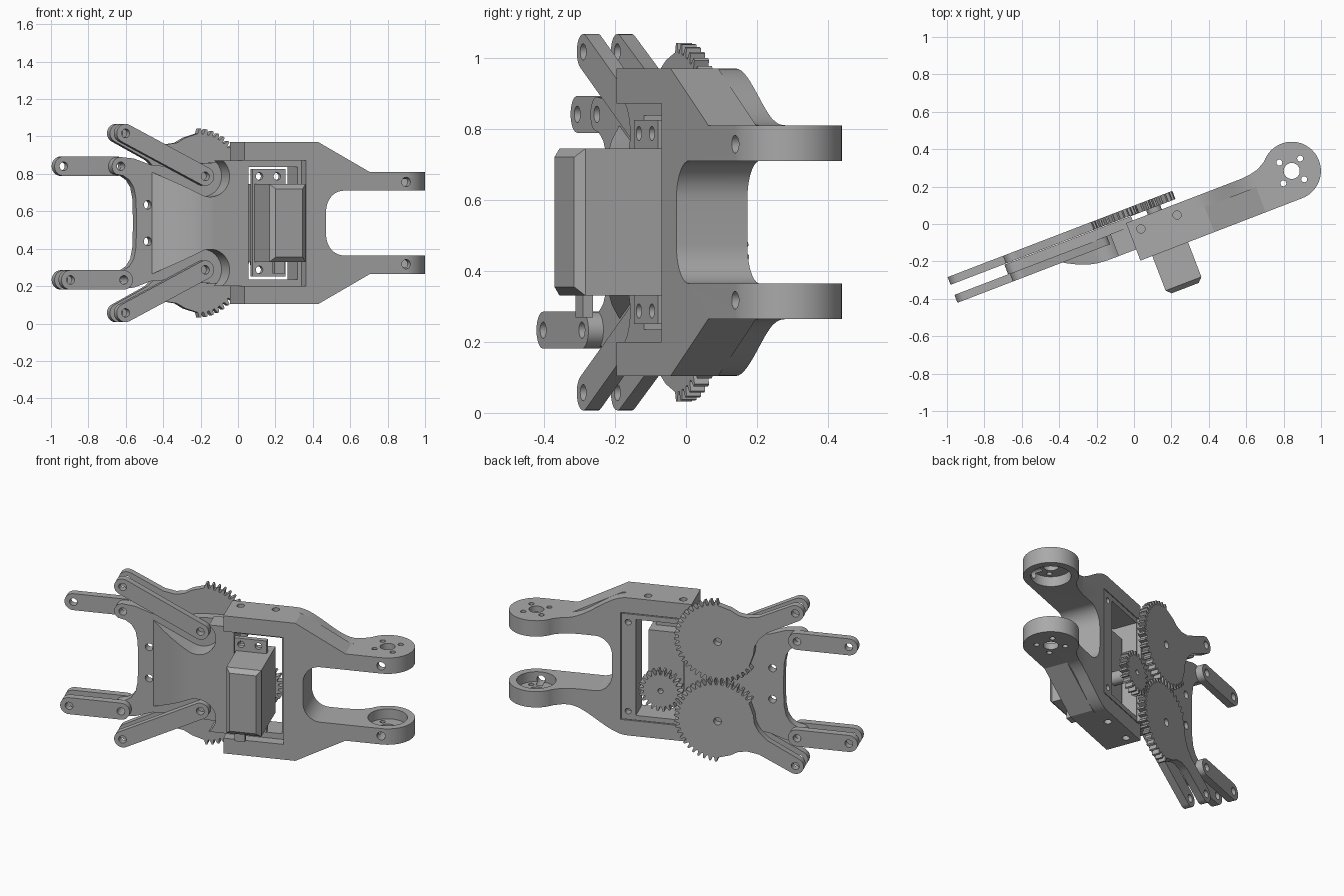
import bpy, bmesh
from math import sin, cos, pi, radians, atan2, hypot
from mathutils import Matrix

if "Cube" in bpy.data.objects:
    bpy.data.objects.remove(bpy.data.objects["Cube"])

grey = bpy.data.materials.new("plain grey")
grey.use_nodes = True
grey.diffuse_color = (0.4, 0.4, 0.4, 1)
grey.node_tree.nodes["Principled BSDF"].inputs["Base Color"].default_value = (0.4, 0.4, 0.4, 1)

MID = 0.537          # height of the mirror plane
TURN = radians(21)   # the whole arm is turned about z
HOLE = 0.023
parts = []


# Prism: outline in (x, z) pushed along y, or outline in (x, y) pushed along z
def prism(name, pts, lo, hi, axis="y", keep=True):
    bm = bmesh.new()
    put = (lambda p, t: (p[0], t, p[1])) if axis == "y" else (lambda p, t: (p[0], p[1], t))
    a = [bm.verts.new(put(p, lo)) for p in pts]
    b = [bm.verts.new(put(p, hi)) for p in pts]
    bm.faces.new(a)
    bm.faces.new(b[::-1])
    for i in range(len(pts)):
        j = (i + 1) % len(pts)
        bm.faces.new((a[i], b[i], b[j], a[j]))
    bmesh.ops.recalc_face_normals(bm, faces=bm.faces)
    me = bpy.data.meshes.new(name)
    bm.to_mesh(me)
    bm.free()
    me.materials.append(grey)
    ob = bpy.data.objects.new(name, me)
    bpy.context.collection.objects.link(ob)
    if keep:
        parts.append(ob)
    return ob


def arc(cx, cy, r, a0, a1, n=24):
    return [(cx + r * cos(radians(a0 + (a1 - a0) * i / n)),
             cy + r * sin(radians(a0 + (a1 - a0) * i / n))) for i in range(n + 1)]


def disc(cx, cy, r, n=28):
    return arc(cx, cy, r, 0, 360, n)[:-1]


def rect(x0, x1, y0, y1):
    return [(x0, y0), (x1, y0), (x1, y1), (x0, y1)]


# Rounded bar between two pivots
def bar(p, q, r):
    a = atan2(q[1] - p[1], q[0] - p[0]) * 180 / pi
    return arc(*p, r, a + 90, a + 270, 16) + arc(*q, r, a - 90, a + 90, 16)


def boolean(ob, pts, lo, hi, axis="y", op="DIFFERENCE"):
    tool = prism("cutter", pts, lo, hi, axis, False)
    tool.hide_render = True
    mod = ob.modifiers.new("cut", "BOOLEAN")
    mod.operation, mod.solver, mod.object = op, "EXACT", tool
    bpy.context.view_layer.objects.active = ob
    bpy.ops.object.modifier_apply(modifier=mod.name)
    bpy.data.objects.remove(tool)


def mirrored(half):
    return [(x, MID + h) for x, h in half] + [(x, MID - h) for x, h in reversed(half)]


# Forked body: front half has a straight shoulder, back half a flowing one
slot = [(0.53 - 0.1 * sin(t), 0.063 + 0.11 * cos(t)) for t in [i * pi / 20 for i in range(11)]]
flow = [(0.34 + 0.36 * t, 0.433 - 0.16 * (3 * t * t - 2 * t ** 3)) for t in [i / 16 for i in range(17)]]
shoulders = {"front": [(0.385, 0.433), (0.68, 0.273)], "back": flow}
side = ([(-0.038, -0.195)] + arc(0.889, -0.0375, 0.156, -90, 140, 40)
        + [(0.72, 0.035), (0.67, 0.024), (0.62, 0.02), (-0.038, 0.02)])
for name, shoulder in shoulders.items():
    lo, hi = (-0.25, -0.05) if name == "front" else (-0.05, 0.2)
    outline = mirrored([(-0.1, 0.433)] + shoulder + [(1.2, 0.273), (1.2, 0.173)] + slot)
    body = prism("fork_body_" + name, outline, lo, hi)
    boolean(body, side, -0.1, 1.2, "z", "INTERSECT")
    # Servo pocket, open at the inner end, and window through the back
    boolean(body, rect(-0.2, 0.315, 0.2, 0.872), -0.3, -0.13)
    boolean(body, rect(0.01, 0.29, 0.235, 0.838), -0.3, 0.1)
    # Bearing seats and screw circles in the lugs
    for s in (1, -1):
        boolean(body, disc(0.889, -0.0375, 0.113, 40), MID + s * 0.1, MID + s * 0.235, "z")
        boolean(body, disc(0.889, -0.0375, 0.043), MID + s * 0.2, MID + s * 0.3, "z")
        for k in range(4):
            a = radians(35 + 90 * k)
            boolean(body, disc(0.889 + 0.08 * cos(a), -0.0375 + 0.08 * sin(a), 0.016, 14),
                    MID + s * 0.2, MID + s * 0.3, "z")
        boolean(body, disc(0.889, MID + s * 0.22, 0.025), -0.25, -0.1)
        for x in (0.025, 0.232):
            boolean(body, disc(x, -0.038, 0.022, 20), MID + s * 0.36, MID + s * 0.5, "z")
        if name == "back":
            boolean(body, disc(0.335, MID + s * 0.28, 0.018), -0.03, 0.1)
    # Thin seam around the back mounting plate
    if name == "back":
        for x0, x1, z0, z1 in ((-0.02, 0.38, 0.2, 0.205), (-0.02, 0.38, 0.869, 0.874),
                               (0.375, 0.38, 0.2, 0.874)):
            boolean(body, rect(x0, x1, z0, z1), 0.005, 0.05)

# Palm plate with two horns
PIVOT, TIP = (-0.208, 0.25), (-0.665, 0.48)
horn = arc(-0.675, 0.303, 0.05, 235, 90, 12)
edge = [(-0.585, 0.03), (-0.588, 0.13), (-0.6, 0.19), (-0.625, 0.23), (-0.66, 0.253)]
palm = prism("palm_plate", mirrored(edge + horn + [(-0.6, 0.345), (-0.5, 0.31), (-0.35, 0.3),
                                                   (-0.2, 0.32), (0.0, 0.33)]), -0.01, 0.045)
for s in (1, -1):
    boolean(palm, disc(-0.52, MID + s * 0.098, HOLE), -0.1, 0.1)
    boolean(palm, disc(-0.675, MID + s * 0.304, HOLE), -0.1, 0.1)

# Curved palm cover, cleared around the levers
cover = prism("palm_cover", [(-0.5, -0.005), (-0.49, -0.015), (-0.45, -0.042), (-0.41, -0.068),
                             (-0.36, -0.094), (-0.31, -0.114), (-0.26, -0.126), (-0.2, -0.131),
                             (0.01, -0.131), (0.01, -0.005)], 0.2, 0.872, "z")
for s in (1, -1):
    path = [(x, MID + s * h) for x, h in (PIVOT, TIP)]
    boolean(cover, bar(*path, 0.11), -0.3, 0.1)


# Toothed outline over a range of angles
def teeth(cx, cy, root, tip, count, first, last, step):
    pts = []
    for k in range(first, last):
        for f, r in ((-0.36, root), (-0.14, tip), (0.14, tip), (0.36, root)):
            a = (k + f) * step
            pts.append((cx + r * cos(a), cy + r * sin(a)))
    return pts


# Gear levers behind, plain levers in front, short finger links
COUNT = 44
dx, dz = TIP[0] - PIVOT[0], TIP[1] - PIVOT[1]
length, lean = hypot(dx, dz), atan2(dz, dx)
for s, tag in ((1, "upper"), (-1, "lower")):
    step = 2 * pi / COUNT
    rim = teeth(0, 0, 0.228, 0.255, COUNT, 8, 37, step)
    blend = [(0.16, -0.15), (0.19, -0.105), (0.235, -0.073), (0.3, -0.053)]
    local = rim + blend + arc(length, 0, 0.05, -90, 90, 14) + [(x, -y) for x, y in reversed(blend)]
    c, n = cos(lean), sin(lean)
    shape = [(PIVOT[0] + x * c - y * n, MID + s * (PIVOT[1] + x * n + y * c)) for x, y in local]
    path = [(x, MID + s * h) for x, h in (PIVOT, TIP)]
    gear = prism(tag + "_gear_lever", shape, 0.048, 0.092)
    lever = prism(tag + "_front_lever", bar(*path, 0.05), -0.055, -0.01)
    for ob in (gear, lever):
        for p in path:
            boolean(ob, disc(*p, HOLE), -0.3, 0.3)
    ends = [(-0.675, MID + s * 0.304), (-0.98, MID + s * 0.304)]
    layers = [("back", 0.048, 0.092)] + ([("front", -0.055, -0.01)] if s < 0 else [])
    for place, lo, hi in layers:
        link = prism(f"{tag}_{place}_finger_link", bar(*ends, 0.052), lo, hi)
        for p in ends:
            boolean(link, disc(*p, HOLE), -0.3, 0.3)

# Drive pinion and shaft
pinion = prism("pinion", teeth(0.127, 0.44, 0.1, 0.128, 22, 0, 22, 2 * pi / 22), 0.045, 0.092)
boolean(pinion, disc(0.127, 0.44, 0.016), -0.1, 0.2)
prism("servo_shaft", disc(0.127, 0.44, 0.04), -0.07, 0.05)

# Servo: case with chamfered outer end, ears and cable exit
case = prism("servo_case", rect(0.03, 0.235, 0.33, 0.745), -0.418, -0.06)
bm = bmesh.new()
bm.from_mesh(case.data)
outer = [e for e in bm.edges if all(v.co.y < -0.41 for v in e.verts)]
bmesh.ops.bevel(bm, geom=outer, offset=0.025, segments=1, affect="EDGES")
bm.to_mesh(case.data)
bm.free()
ears = prism("servo_ears", rect(0.02, 0.21, 0.25, 0.825), -0.165, -0.135)
for s in (1, -1):
    for x in (0.059, 0.161):
        boolean(ears, disc(x, MID + s * 0.25, 0.02), -0.3, 0.1)
prism("cable_exit", rect(0.07, 0.13, 0.268, 0.335), -0.36, -0.33)

# Turn everything and keep crisp edges with smooth curves
for ob in parts:
    ob.data.transform(Matrix.Rotation(TURN, 4, "Z"))
    bpy.ops.object.select_all(action="DESELECT")
    ob.select_set(True)
    bpy.context.view_layer.objects.active = ob
    bpy.ops.object.shade_smooth_by_angle(angle=radians(28))
